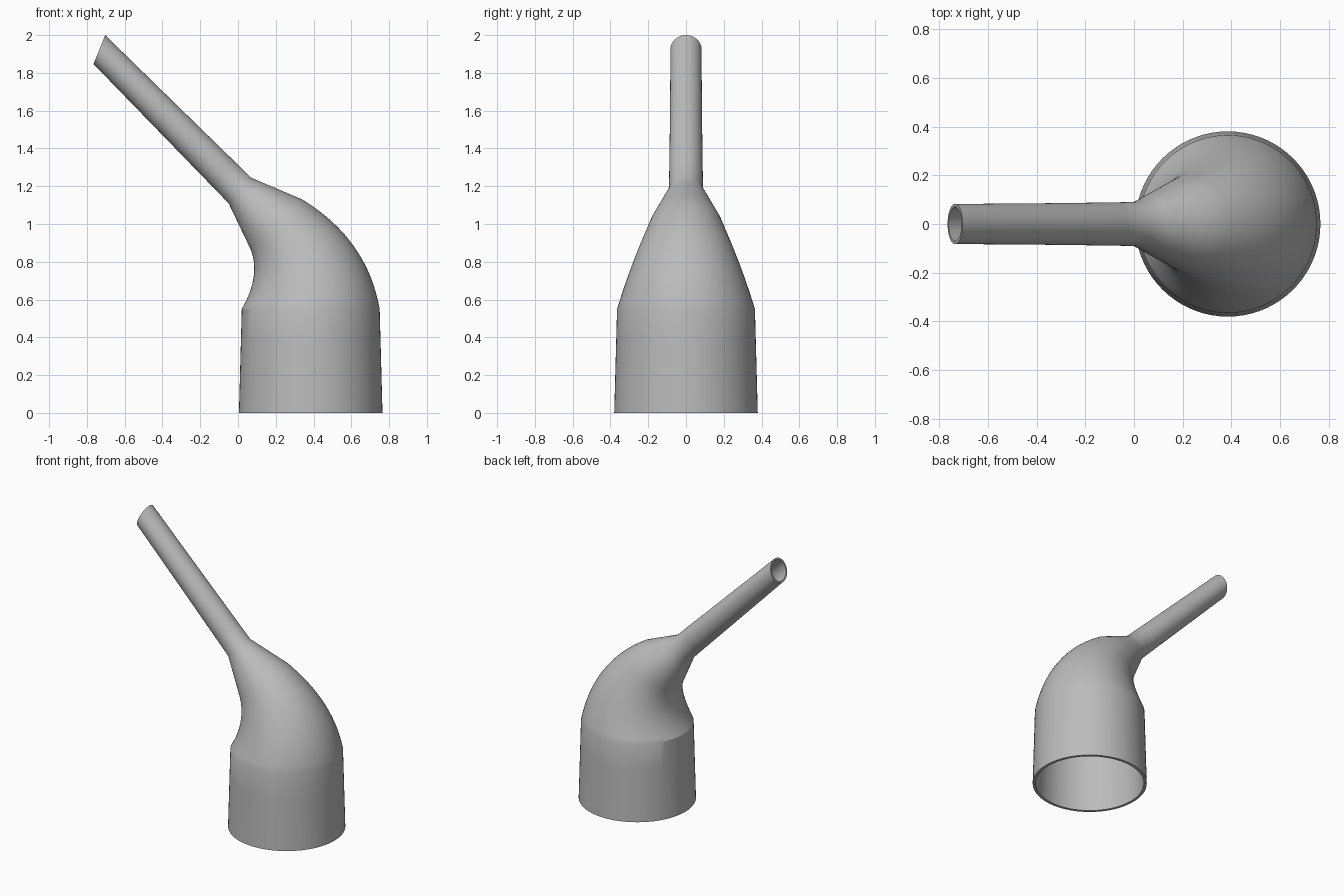
import bpy, bmesh, math
from mathutils import Vector

cube = bpy.data.objects.get("Cube")
if cube:
    bpy.data.objects.remove(cube, do_unlink=True)

SIDES = 72


def material(name, color):
    mat = bpy.data.materials.new(name)
    mat.use_nodes = True
    mat.diffuse_color = color
    mat.node_tree.nodes["Principled BSDF"].inputs["Base Color"].default_value = color
    return mat


def bezier(a, b, c, t):
    return a * (1 - t) ** 2 + b * 2 * t * (1 - t) + c * t ** 2


def blend(start, end, steps):
    """Rings strictly between two rings, then the end ring."""
    return [tuple(p.lerp(q, i / steps) for p, q in zip(start, end))
            for i in range(1, steps + 1)]


# Each ring is a pair of points: inner and outer side of the bend, in the xz plane
base = (Vector((0.005, 0)), Vector((0.765, 0)))
collar = (Vector((0.02, 0.55)), Vector((0.75, 0.55)))
bend_ctrl = (Vector((0.123, 0.73)), Vector((0.685, 0.92)))
bend_end = (Vector((0.065, 0.87)), Vector((0.34, 1.13)))
neck = (Vector((-0.05, 1.11)), Vector((0.07, 1.245)))
tip = (Vector((-0.765, 1.847)), Vector((-0.703, 2.0)))

# Socket, tapering elbow, short cone and slanted-cut tube
rings = [base] + blend(base, collar, 3)
for i in range(1, 17):
    rings.append(tuple(bezier(a, b, c, i / 16)
                       for a, b, c in zip(collar, bend_ctrl, bend_end)))
rings += blend(bend_end, neck, 4) + blend(neck, tip, 8)


def add_ring(bm, pair, wall):
    a, b = pair
    mid, half = (a + b) / 2, (b - a) / 2
    width = half.length - wall
    half = half.normalized() * width
    verts = []
    for k in range(SIDES):
        ang = math.tau * k / SIDES
        p = mid + half * math.cos(ang)
        verts.append(bm.verts.new((p.x, width * math.sin(ang), p.y)))
    return verts


# Outer skin up, inner skin back down, joined at both rims
bm = bmesh.new()
outer = [add_ring(bm, r, 0) for r in rings]
inner = [add_ring(bm, r, 0.01 + 0.012 * (r[1] - r[0]).length) for r in rings]
loops = outer + inner[::-1]
for i, low in enumerate(loops):
    high = loops[(i + 1) % len(loops)]
    for k in range(SIDES):
        n = (k + 1) % SIDES
        bm.faces.new((low[k], low[n], high[n], high[k]))
bmesh.ops.recalc_face_normals(bm, faces=bm.faces)

mesh = bpy.data.meshes.new("angled_nozzle")
bm.to_mesh(mesh)
bm.free()
nozzle = bpy.data.objects.new("angled_nozzle", mesh)
bpy.context.collection.objects.link(nozzle)
mesh.materials.append(material("plain grey", (0.5, 0.5, 0.5, 1)))

bpy.ops.object.select_all(action="DESELECT")
nozzle.select_set(True)
bpy.context.view_layer.objects.active = nozzle
bpy.ops.object.shade_smooth_by_angle(angle=math.radians(25))
